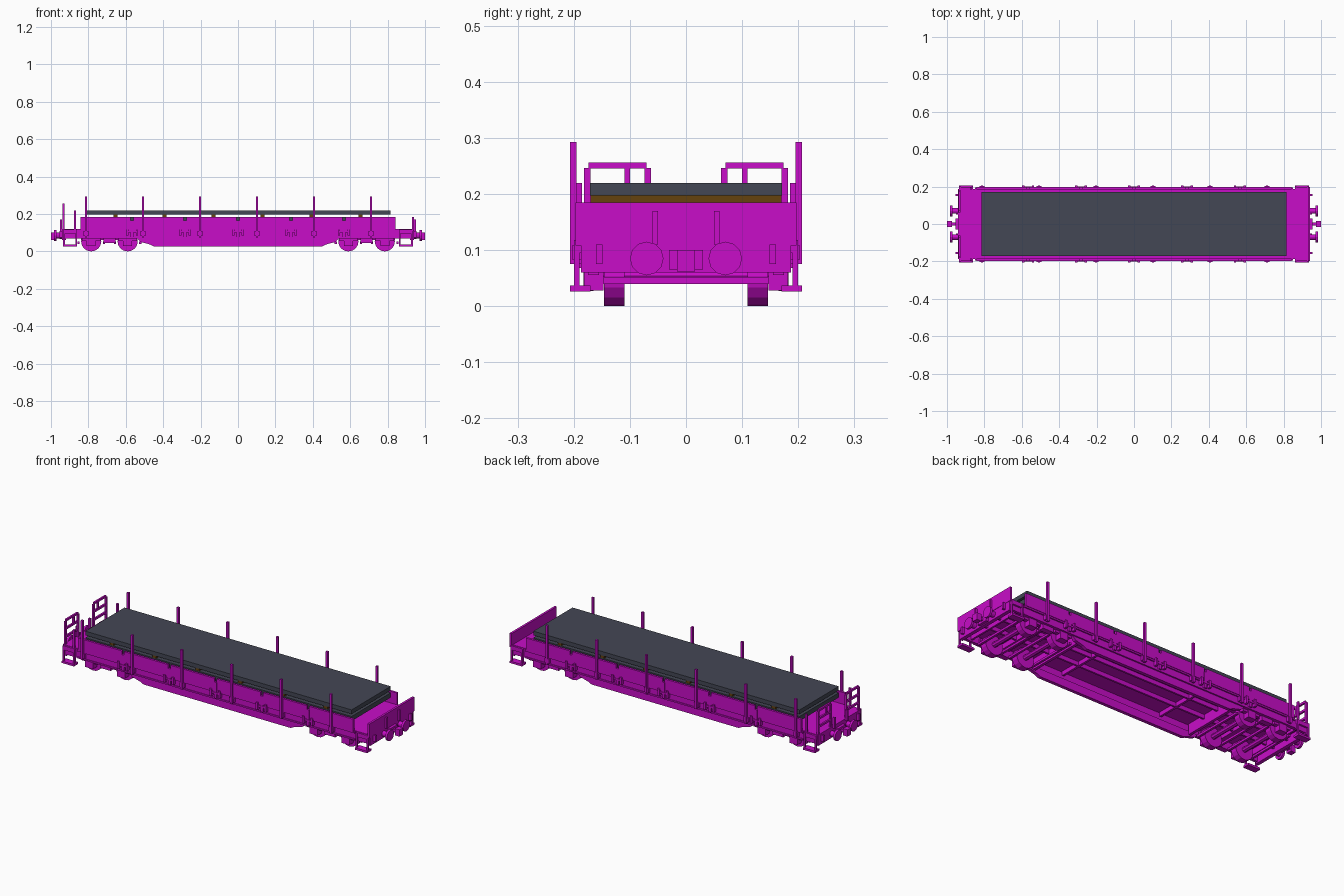
import bpy, bmesh, math
from mathutils import Matrix

cube = bpy.data.objects.get("Cube")
if cube:
    bpy.data.objects.remove(cube, do_unlink=True)


def material(name, rgb):
    m = bpy.data.materials.new(name)
    m.diffuse_color = (*rgb, 1)
    m.use_nodes = True
    m.node_tree.nodes["Principled BSDF"].inputs["Base Color"].default_value = (*rgb, 1)
    return m


MAGENTA = material("magenta paint", (0.58, 0.004, 0.58))
SLATE = material("slate grey", (0.057, 0.063, 0.09))
BROWN = material("brown timber", (0.13, 0.055, 0.004))


def finish(name, bm, mat):
    bmesh.ops.recalc_face_normals(bm, faces=bm.faces)
    me = bpy.data.meshes.new(name)
    bm.to_mesh(me)
    bm.free()
    me.materials.append(mat)
    ob = bpy.data.objects.new(name, me)
    bpy.context.collection.objects.link(ob)
    return ob


def boxes(name, items, mat=MAGENTA, mx=False, my=False):
    """Boxes as (x0, x1, y0, y1, z0, z1), optionally repeated across x or y."""
    bm = bmesh.new()
    for x0, x1, y0, y1, z0, z1 in items:
        for sx in ((1, -1) if mx else (1,)):
            for sy in ((1, -1) if my else (1,)):
                mtx = (Matrix.Translation((sx * (x0 + x1) / 2, sy * (y0 + y1) / 2, (z0 + z1) / 2))
                       @ Matrix.Diagonal((x1 - x0, y1 - y0, z1 - z0, 1)))
                bmesh.ops.create_cube(bm, size=1, matrix=mtx)
    return finish(name, bm, mat)


def cylinders(name, items, axis, sides=12, mat=MAGENTA):
    """Cylinders as (centre, radius, length) along the x or y axis."""
    rot = Matrix.Rotation(math.pi / 2, 4, 'Y' if axis == 'x' else 'X')
    bm = bmesh.new()
    for centre, r, length in items:
        bmesh.ops.create_cone(bm, cap_ends=True, segments=sides, radius1=r, radius2=r,
                              depth=length, matrix=Matrix.Translation(centre) @ rot)
    return finish(name, bm, mat)


def side_plates(name, profile, y0, y1):
    """Extrudes an x-z profile from y0 to y1 on both sides."""
    bm = bmesh.new()
    for s in (1, -1):
        a = [bm.verts.new((x, s * y0, z)) for x, z in profile]
        b = [bm.verts.new((x, s * y1, z)) for x, z in profile]
        bm.faces.new(a)
        bm.faces.new(b)
        for i in range(len(a)):
            j = (i + 1) % len(a)
            bm.faces.new((a[i], a[j], b[j], b[i]))
    return finish(name, bm, MAGENTA)


# Deck, solebars and end beams
boxes("deck_floor", [(-0.94, 0.94, -0.185, 0.185, 0.108, 0.12)])
boxes("solebars", [(-0.94, 0.94, 0.172, 0.187, 0.068, 0.12)], my=True)
boxes("solebar_flanges", [(-0.85, 0.85, 0.187, 0.194, 0.108, 0.118),
                          (-0.85, 0.85, 0.187, 0.191, 0.068, 0.076)], my=True)
boxes("end_beams", [(0.92, 0.94, -0.187, 0.187, 0.06, 0.12)], mx=True)

# Fish-bellied lower sills and the cross members between them
side_plates("lower_sills", [(-0.54, 0.07), (-0.52, 0.05), (-0.47, 0.037), (-0.45, 0.027),
                            (0.45, 0.027), (0.47, 0.037), (0.52, 0.05), (0.54, 0.07)], 0.165, 0.183)
boxes("underframe_cross_members", [(0.48, 0.495, -0.165, 0.165, 0.05, 0.11),
                                   (0.30, 0.312, -0.165, 0.165, 0.085, 0.11),
                                   (0.66, 0.70, -0.172, 0.172, 0.08, 0.11),
                                   (0.87, 0.88, -0.172, 0.172, 0.075, 0.11)], mx=True)
boxes("centre_sills", [(-0.92, 0.92, 0.045, 0.055, 0.085, 0.11)], my=True)

# Hinged side panels, with posts in the gaps
PITCH = 1.7 / 6
boxes("side_panels", [(-0.85 + i * PITCH + 0.007, -0.85 + (i + 1) * PITCH - 0.007,
                       0.185, 0.197, 0.116, 0.185) for i in range(6)], my=True)
boxes("panel_posts", [(-0.85 + i * PITCH - 0.008, -0.85 + i * PITCH + 0.008,
                       0.185, 0.198, 0.076, 0.165) for i in range(1, 6)], my=True)
latches = []
for i in range(1, 6):
    x = -0.85 + i * PITCH
    for dx in (-0.026, 0.026):
        latches += [(x + dx - 0.006, x + dx + 0.006, 0.187, 0.205, 0.085, 0.125)]
    latches += [(x - 0.03, x + 0.03, 0.19, 0.2, 0.1, 0.11)]
boxes("panel_latches", latches, my=True)

# Tall stakes and their sockets
STAKES = [-0.812 + i * 0.3045 for i in range(6)]
boxes("side_stakes", [(x - 0.006, x + 0.006, 0.195, 0.207, 0.075, 0.293) for x in STAKES], my=True)
boxes("stake_sockets", [(x - 0.013, x + 0.013, 0.185, 0.203, 0.083, 0.108) for x in STAKES], my=True)

# Low end board
boxes("end_board", [(0.93, 0.942, -0.197, 0.197, 0.108, 0.185)])

# Handrails and corner posts at the open end
rails = []
for y0, y1 in ((0.062, 0.074), (0.17, 0.182)):
    rails.append((-0.938, -0.928, y0, y1, 0.075, 0.246))
for z in (0.245, 0.20, 0.155):
    rails.append((-0.938, -0.928, 0.07, 0.174, z, z + 0.011))
rails.append((-0.938, -0.928, 0.10, 0.11, 0.20, 0.246))
boxes("end_handrails", rails, my=True)
boxes("corner_posts", [(-0.876, -0.866, 0.185, 0.195, 0.11, 0.22)], my=True)

# Corner footsteps
boxes("corner_steps", [(0.86, 0.935, 0.17, 0.207, 0.026, 0.037),
                       (0.86, 0.869, 0.19, 0.2, 0.03, 0.118),
                       (0.926, 0.935, 0.19, 0.2, 0.03, 0.118),
                       (0.86, 0.935, 0.187, 0.197, 0.095, 0.118)], mx=True, my=True)

# Wheelsets, axle boxes and springs
AXLES = (-0.785, -0.59, 0.59, 0.785)
cylinders("wheels", [((x, s * 0.128, 0.054), 0.054, 0.036) for x in AXLES for s in (1, -1)], 'y', 16)
cylinders("axles", [((x, 0, 0.054), 0.014, 0.32) for x in AXLES], 'y', 8)
boxes("axle_boxes", [b for x in AXLES[2:] for b in (
    (x - 0.024, x + 0.024, 0.147, 0.182, 0.028, 0.08),
    (x - 0.05, x + 0.05, 0.155, 0.175, 0.056, 0.072))], mx=True, my=True)
boxes("bogie_frames", [(0.54, 0.84, 0.148, 0.16, 0.06, 0.088),
                       (0.655, 0.72, 0.148, 0.178, 0.045, 0.09)], mx=True, my=True)
boxes("brake_beams", [(x + d - 0.006, x + d + 0.006, -0.147, 0.147, 0.04, 0.052)
                      for x in AXLES[2:] for d in (-0.068, 0.068)], mx=True)

# Buffers, coupling hooks and end brackets
buffers = []
for e in (1, -1):
    for s in (1, -1):
        buffers += [((e * 0.955, s * 0.07, 0.085), 0.015, 0.04),
                    ((e * 0.977, s * 0.07, 0.085), 0.03, 0.012)]
cylinders("buffers", buffers, 'x', 12)
boxes("coupling_hooks", [(0.93, 0.99, -0.008, 0.008, 0.075, 0.09),
                         (0.972, 1.0, -0.016, 0.016, 0.062, 0.1),
                         (0.94, 0.955, -0.03, 0.03, 0.065, 0.1)], mx=True)
boxes("end_brackets", [(0.94, 0.955, 0.149, 0.16, 0.075, 0.11),
                       (0.94, 0.952, 0.05, 0.06, 0.11, 0.17)], mx=True, my=True)

# Stacked slabs on timber battens
BATTENS = [(i - 2.5) * 0.262 for i in range(6)]
boxes("lower_battens", [(x - 0.011, x + 0.011, -0.17, 0.17, 0.12, 0.158) for x in BATTENS], BROWN)
boxes("lower_slab", [(-0.815, 0.815, -0.171, 0.171, 0.158, 0.184)], SLATE)
boxes("upper_battens", [(x - 0.011, x + 0.011, -0.17, 0.17, 0.184, 0.197) for x in BATTENS], BROWN)
boxes("upper_slab", [(-0.815, 0.815, -0.171, 0.171, 0.197, 0.22)], SLATE)
